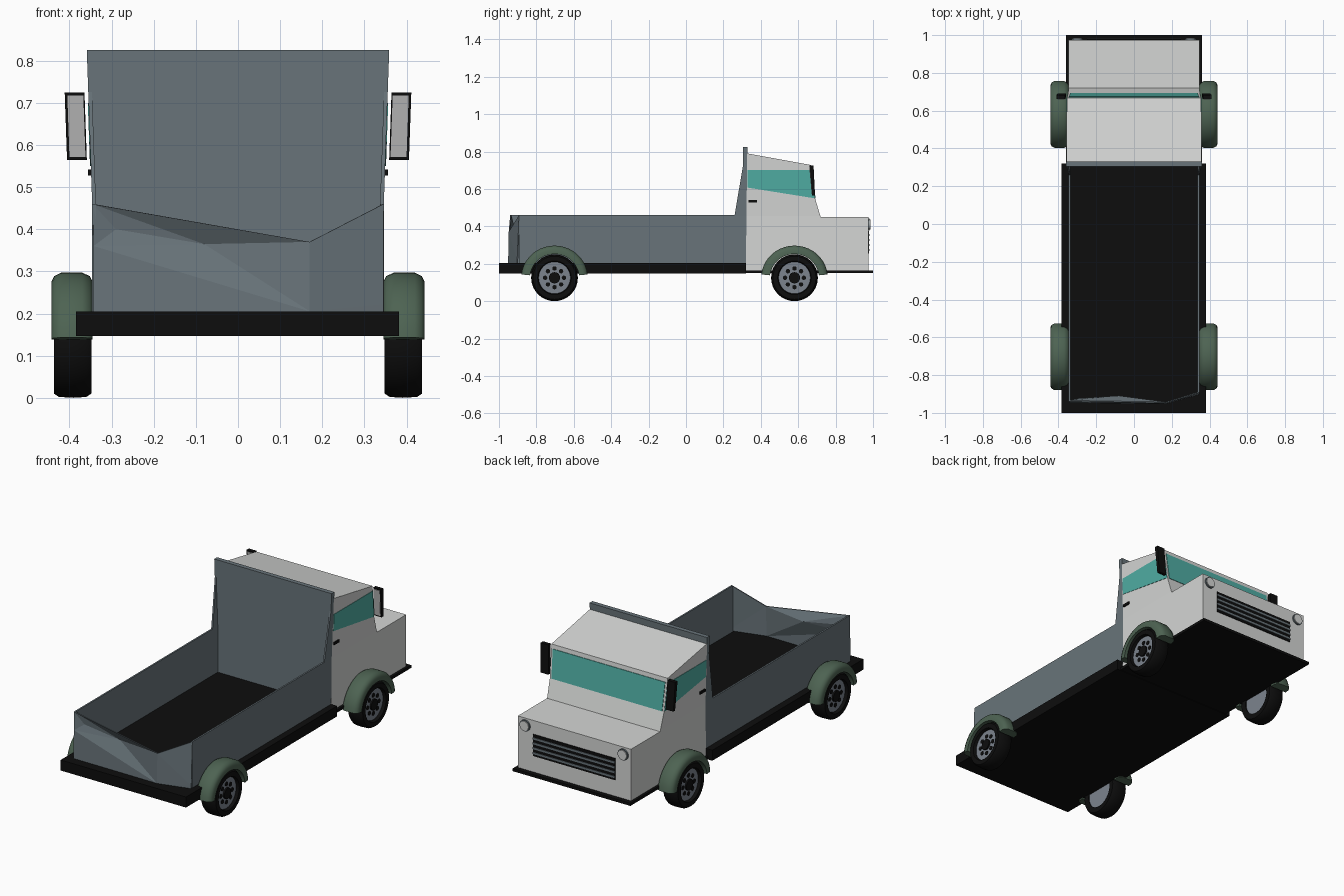
import bpy, bmesh, math
from mathutils import Matrix, Vector

if "Cube" in bpy.data.objects:
    bpy.data.objects.remove(bpy.data.objects["Cube"])


def material(name, rgb):
    m = bpy.data.materials.new(name)
    m.diffuse_color = (*rgb, 1)
    m.use_nodes = True
    m.node_tree.nodes["Principled BSDF"].inputs["Base Color"].default_value = m.diffuse_color
    return m


WHITE = material("off_white_paint", (0.66, 0.67, 0.66))
STEEL = material("blue_grey_steel", (0.14, 0.175, 0.195))
BLACK = material("black", (0.004, 0.004, 0.004))
GREEN = material("dark_green", (0.075, 0.125, 0.085))
TEAL = material("teal_glass", (0.08, 0.42, 0.37))
RIM = material("rim_grey", (0.2, 0.23, 0.27))
MIRROR = material("mirror_grey", (0.47, 0.47, 0.47))


def finish(name, bm, mat, smooth=False):
    bmesh.ops.recalc_face_normals(bm, faces=bm.faces)
    me = bpy.data.meshes.new(name)
    bm.to_mesh(me)
    bm.free()
    me.materials.append(mat)
    ob = bpy.data.objects.new(name, me)
    bpy.context.collection.objects.link(ob)
    if smooth:
        bpy.ops.object.select_all(action='DESELECT')
        ob.select_set(True)
        bpy.context.view_layer.objects.active = ob
        bpy.ops.object.shade_smooth_by_angle(angle=math.radians(40))
    return ob


def prism(name, pts, x0, x1, mat):
    """Extrude a (y, z) profile from x0 to x1; above the hood it leans outward."""
    bm = bmesh.new()
    face = bm.faces.new([bm.verts.new((x0, y, z)) for y, z in pts])
    ext = bmesh.ops.extrude_face_region(bm, geom=[face])
    moved = [v for v in ext["geom"] if isinstance(v, bmesh.types.BMVert)]
    bmesh.ops.translate(bm, verts=moved, vec=(x1 - x0, 0, 0))
    bmesh.ops.bisect_plane(bm, geom=bm.verts[:] + bm.edges[:] + bm.faces[:],
                           plane_co=(0, 0, 0.455), plane_no=(0, 0, 1))
    for v in bm.verts:
        v.co.x += math.copysign(max(0, v.co.z - 0.455) * 0.035, v.co.x)
    return finish(name, bm, mat)


def box(name, x, y, z, mat):
    bm = bmesh.new()
    bmesh.ops.create_cube(bm, size=1)
    for v in bm.verts:
        v.co = [(a + b) / 2 + c * (b - a) for (a, b), c in zip((x, y, z), v.co)]
    return finish(name, bm, mat)


def disc(name, r, centre, depth, axis, mat, sides=24):
    bm = bmesh.new()
    rot = Vector((0, 0, 1)).rotation_difference(Vector(axis)).to_matrix().to_4x4()
    bmesh.ops.create_cone(bm, cap_ends=True, segments=sides, radius1=r, radius2=r,
                          depth=depth, matrix=Matrix.Translation(centre) @ rot)
    return finish(name, bm, mat, True)


def lathe(name, prof, s, cy, cz, a0, a1, steps, mat):
    """Sweep a closed (radius, x) profile around an axle at (cy, cz)."""
    bm = bmesh.new()
    full = a1 - a0 >= 360
    rings = []
    for i in range(steps if full else steps + 1):
        a = math.radians(a0 + (a1 - a0) * i / steps)
        rings.append([bm.verts.new((s * x, cy + r * math.cos(a), cz + r * math.sin(a)))
                      for r, x in prof])
    n = len(prof)
    for i in range(steps):
        p, q = rings[i], rings[(i + 1) % len(rings)]
        for j in range(n):
            k = (j + 1) % n
            bm.faces.new((p[j], p[k], q[k], q[j]))
    if not full:
        bm.faces.new(rings[0])
        bm.faces.new(rings[-1])
    return finish(name, bm, mat, True)


# Chassis
box("bed_chassis", (-0.385, 0.382), (-1, 0.32), (0.147, 0.205), BLACK)
box("cab_chassis", (-0.36, 0.36), (0.32, 1), (0.15, 0.165), BLACK)

# Cab body with windows
prism("cab", [(0.32, 0.16), (0.327, 0.79), (0.668, 0.728), (0.69, 0.55),
              (0.72, 0.45), (0.975, 0.45), (0.975, 0.16)], -0.346, 0.346, WHITE)
prism("windscreen", [(0.668, 0.705), (0.686, 0.55), (0.693, 0.55), (0.674, 0.705)],
      -0.335, 0.335, TEAL)
for s, side in ((1, "right"), (-1, "left")):
    prism(side + "_window", [(0.33, 0.607), (0.33, 0.70), (0.669, 0.70), (0.688, 0.55)],
          s * 0.343, s * 0.348, TEAL)
    prism(side + "_door_handle", [(0.335, 0.528), (0.38, 0.528), (0.38, 0.542), (0.335, 0.542)],
          s * 0.343, s * 0.353, BLACK)
    # Wing mirror
    prism(side + "_mirror_case", [(0.675, 0.565), (0.69, 0.565), (0.682, 0.725), (0.661, 0.725)],
          s * 0.355, s * 0.402, BLACK)
    prism(side + "_mirror_glass", [(0.672, 0.572), (0.677, 0.572), (0.664, 0.718), (0.659, 0.718)],
          s * 0.358, s * 0.396, MIRROR)
    # Headlight
    disc(side + "_headlight_ring", 0.031, (s * 0.3, 0.976, 0.41), 0.012, (0, 1, 0), STEEL)
    disc(side + "_headlight", 0.026, (s * 0.3, 0.979, 0.41), 0.014, (0, 1, 0), WHITE)

# Grille with bars
box("grille", (-0.25, 0.25), (0.97, 0.979), (0.255, 0.375), BLACK)
for i in range(4):
    z = 0.267 + i * 0.027
    box("grille_bar", (-0.25, 0.25), (0.975, 0.982), (z, z + 0.011), STEEL)

# Load bed: headboard and side walls
prism("headboard", [(0.305, 0.2), (0.305, 0.825), (0.33, 0.825), (0.32, 0.2)],
      -0.346, 0.346, STEEL)
for s, end in ((1, -0.89), (-1, -0.94)):
    prism("bed_side", [(end, 0.2), (end, 0.46), (0.26, 0.46), (0.309, 0.75), (0.318, 0.75),
                       (0.318, 0.2)], s * 0.337, s * 0.346, STEEL)

# Dented tailgate
bm = bmesh.new()
A, B, C, D, E, F, G, H, I = [bm.verts.new(p) for p in (
    (-0.345, -0.937, 0.46), (-0.343, -0.942, 0.36), (-0.29, -0.925, 0.40),
    (-0.08, -0.912, 0.365), (0.17, -0.945, 0.37), (0.17, -0.948, 0.205),
    (0.345, -0.89, 0.46), (0.345, -0.9, 0.222), (-0.343, -0.945, 0.205))]
corner = bm.verts.new((0.345, -0.9, 0.2))
for f in ((A, B, C), (A, C, D), (A, D, E), (B, D, C), (B, F, D), (D, F, E),
          (B, I, F), (E, F, H), (E, H, G), (F, corner, H)):
    bm.faces.new(f)
gate = finish("tailgate", bm, STEEL)
mod = gate.modifiers.new("thickness", 'SOLIDIFY')
mod.thickness = 0.006
mod.offset = 0

# Wheels and fenders
TYRE = [(0.085, 0.35), (0.115, 0.348), (0.123, 0.36), (0.125, 0.39), (0.123, 0.425),
        (0.115, 0.437), (0.09, 0.437), (0.085, 0.425)]
FENDER = [(0.127, 0.345), (0.15, 0.345), (0.164, 0.352), (0.172, 0.37), (0.172, 0.42),
          (0.164, 0.436), (0.15, 0.443), (0.127, 0.443)]
CZ = 0.125
for cy, place in ((-0.703, "rear"), (0.58, "front")):
    for s in (1, -1):
        lathe(place + "_tyre", TYRE, s, cy, CZ, 0, 360, 32, BLACK)
        fender = lathe(place + "_fender", FENDER, s, cy, CZ, 6, 174, 20, GREEN)
        for v in fender.data.vertices:  # slightly longer than tall
            v.co.y = cy + (v.co.y - cy) * 1.035
        disc(place + "_rim", 0.086, (s * 0.388, cy, CZ), 0.066, (1, 0, 0), RIM, 32)
        disc(place + "_hub", 0.03, (s * 0.424, cy, CZ), 0.012, (1, 0, 0), BLACK)
        for k in range(8):
            a = k * math.pi / 4
            disc(place + "_rim_hole", 0.012,
                 (s * 0.42, cy + 0.05 * math.cos(a), CZ + 0.05 * math.sin(a)),
                 0.008, (1, 0, 0), BLACK, 10)
